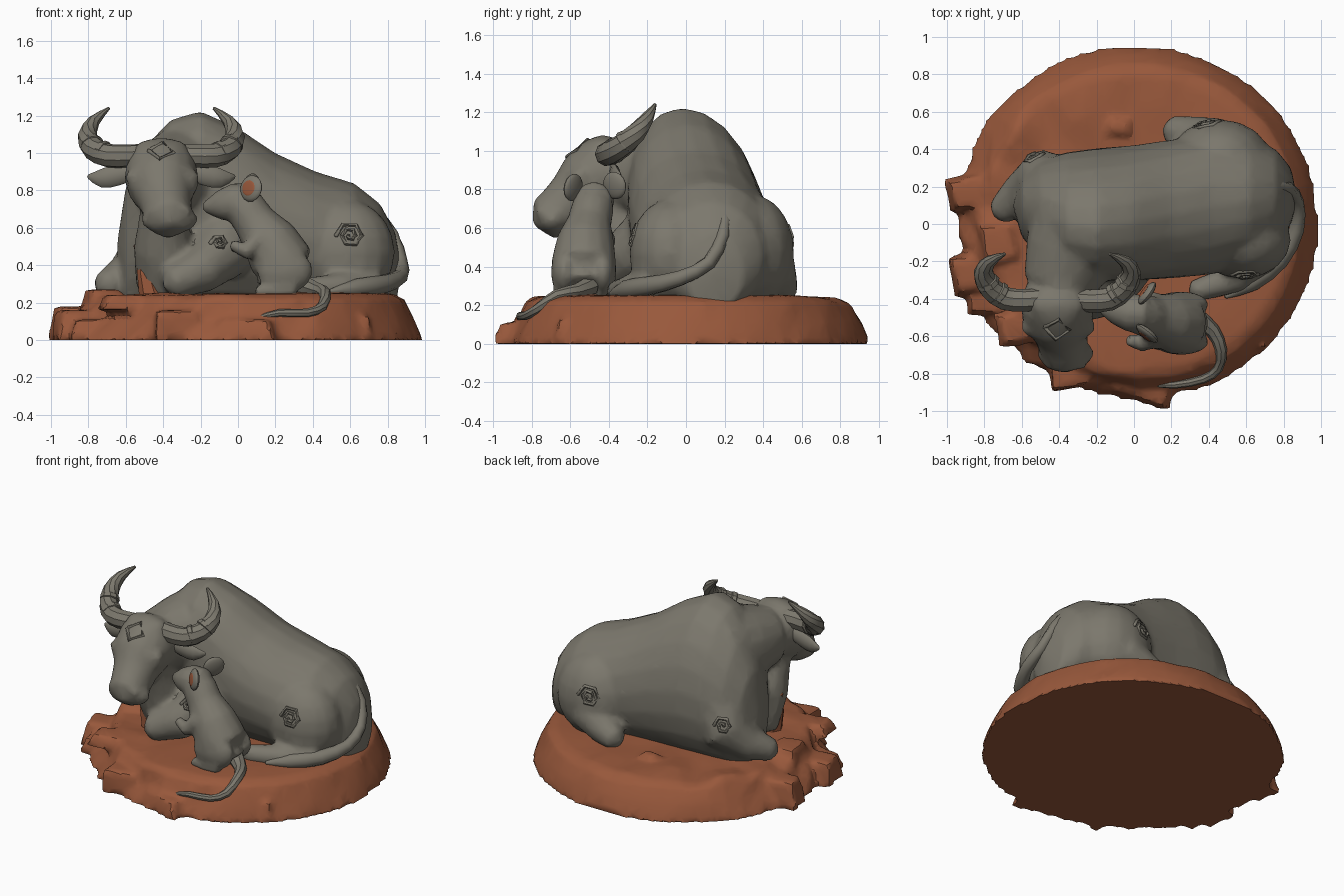
import bpy, bmesh, math, random
from mathutils import Vector, Matrix, noise

if "Cube" in bpy.data.objects:
    bpy.data.objects.remove(bpy.data.objects["Cube"])

random.seed(4)
Z = Vector((0, 0, 1))


def material(name, rgb):
    m = bpy.data.materials.new(name)
    m.diffuse_color = (*rgb, 1)
    m.use_nodes = True
    m.node_tree.nodes["Principled BSDF"].inputs["Base Color"].default_value = m.diffuse_color
    return m


GREY = material("stone grey", (0.20, 0.187, 0.152))
BROWN = material("clay brown", (0.315, 0.098, 0.044))


def finish(name, bm, mat, angle=40, remesh=0, decimate=0.5, soften=4):
    """Turn a bmesh into an object, optionally fusing its pieces into one skin."""
    bmesh.ops.recalc_face_normals(bm, faces=bm.faces)
    me = bpy.data.meshes.new(name)
    bm.to_mesh(me)
    bm.free()
    ob = bpy.data.objects.new(name, me)
    bpy.context.collection.objects.link(ob)
    if remesh:
        r = ob.modifiers.new("fuse", 'REMESH')
        r.mode, r.voxel_size = 'VOXEL', remesh
        s = ob.modifiers.new("soften", 'SMOOTH')
        s.factor, s.iterations = 0.5, soften
        d = ob.modifiers.new("facet", 'DECIMATE')
        d.ratio = decimate
        dg = bpy.context.evaluated_depsgraph_get()
        ob.data = bpy.data.meshes.new_from_object(ob.evaluated_get(dg))
        ob.modifiers.clear()
    ob.data.materials.clear()
    ob.data.materials.append(mat)
    bpy.ops.object.select_all(action='DESELECT')
    ob.select_set(True)
    bpy.context.view_layer.objects.active = ob
    bpy.ops.object.shade_smooth_by_angle(angle=math.radians(angle))
    return ob


def loft(bm, rings, tips, n):
    """Skin elliptical rings (centre, u, v) and close the ends on two tips."""
    loops = [[bm.verts.new(c + u * math.cos(2 * math.pi * i / n) + v * math.sin(2 * math.pi * i / n))
              for i in range(n)] for c, u, v in rings]
    for a, b in zip(loops, loops[1:]):
        for i in range(n):
            bm.faces.new((a[i], a[(i + 1) % n], b[(i + 1) % n], b[i]))
    for lp, tip in ((loops[0], tips[0]), (loops[-1], tips[1])):
        t = bm.verts.new(tip)
        for i in range(n):
            bm.faces.new((lp[i], lp[(i + 1) % n], t))


def smooth_path(pts):
    """Insert a rounded midpoint between the points of a path."""
    V = [Vector(p) for p in pts]
    out = [V[0]]
    for i in range(len(V) - 1):
        a, b, c, d = V[max(i - 1, 0)], V[i], V[i + 1], V[min(i + 2, len(V) - 1)]
        out += [(b + c) * 0.5625 - (a + d) * 0.0625, c]
    return [tuple(v) for v in out]


def limb(bm, pts, n=12, flat=1.0):
    """Tapered tube through points (x, y, z, radius)."""
    P = [Vector(p[:3]) for p in pts]
    rings = []
    for i, p in enumerate(P):
        t = (P[min(i + 1, len(P) - 1)] - P[max(i - 1, 0)]).normalized()
        u = t.cross(Z if abs(t.z) < 0.95 else Vector((0, 1, 0))).normalized()
        if rings and u.dot(rings[-1][1]) < 0:
            u = -u
        rings.append((p, u * pts[i][3] * flat, t.cross(u) * pts[i][3]))
    d0, d1 = (P[0] - P[1]).normalized(), (P[-1] - P[-2]).normalized()
    loft(bm, rings, (P[0] + d0 * pts[0][3] * 0.6, P[-1] + d1 * pts[-1][3] * 0.6), n)


def blob(bm, c, s, normal=Z):
    """Ellipsoid whose local z follows normal."""
    rot = Z.rotation_difference(Vector(normal)).to_matrix().to_4x4()
    bmesh.ops.create_uvsphere(bm, u_segments=16, v_segments=10, radius=1,
                              matrix=Matrix.Translation(c) @ rot @ Matrix.Diagonal((*s, 1)))


# --- rocky base: craggy at front and left, smoother at the right
bm = bmesh.new()
N = 56
levels = [(0.985, 0.0), (0.945, 0.11), (0.89, 0.22), (0.82, 0.25), (0.65, 0.255), (0.45, 0.25), (0.2, 0.25)]
loops = []
for k, (r, z) in enumerate(levels):
    loop = []
    for i in range(N):
        a = 2 * math.pi * i / N
        rough = max(0, -math.cos(a - math.radians(40))) * 0.8 + 0.2
        left = max(0, math.cos(a - math.radians(140)))
        p = Vector((math.cos(a), math.sin(a), 0))
        rr = r
        if k < 4:
            rr += (noise.noise(p * 4 + Z * k) * 0.05 - 0.03 + random.uniform(-.02, .02)) * rough
            rr -= 0.04 * rough * (k in (1, 2))
        zz = z
        if k:
            zz += (noise.noise(p * r * 5) - 0.45) * 0.05 * (0.3 * rough + left) * (k > 1)
        loop.append(bm.verts.new((0.012 + rr * p.x, rr * 0.98 * p.y, zz)))
    loops.append(loop)
for a, b in zip(loops, loops[1:]):
    for i in range(N):
        bm.faces.new((a[i], a[(i + 1) % N], b[(i + 1) % N], b[i]))
bm.faces.new(loops[0])
bm.faces.new(loops[-1])
# slabs breaking the rim, and stones on top
slabs = [(-0.89, 0.17, 0.09, .115, .10, .09), (-0.87, -0.27, 0.08, .11, .12, .08), (-0.78, -0.38, 0.05, .12, .12, .06),
         (0.05, -0.85, 0.055, .18, .11, .055), (0.60, -0.58, 0.06, .12, .1, .07), (-0.33, -0.78, 0.08, .13, .10, .08),
         (-0.08, 0.52, 0.24, .06, .04, .03), (-0.72, -0.1, 0.23, .1, .12, .04), (-0.6, -0.55, 0.2, .14, .1, .04)]
for x, y, z, a, b, c in slabs:
    m = Matrix.Translation((x, y, z)) @ Matrix.Rotation(random.uniform(-.3, .3), 4, 'Z') @ Matrix.Diagonal((a, b, c, 1))
    for v in bmesh.ops.create_cube(bm, size=2, matrix=m)["verts"]:
        v.co.z = max(v.co.z, 0)
        if v.co.z > z:
            v.co.xy = Vector((x, y)) + (v.co.xy - Vector((x, y))) * random.uniform(0.6, 0.9)
finish("rock_base", bm, BROWN, 28, remesh=0.024, decimate=0.25, soften=1)

# --- rock wedge under the chest
bm = bmesh.new()
limb(bm, [(-0.46, -0.30, 0.24, 0.07), (-0.49, -0.31, 0.36, 0.05), (-0.535, -0.28, 0.51, 0.025)], 7)
finish("chest_rock", bm, BROWN, 20)

# --- ox: trunk sections (x, y min, y max, top), then neck, head and legs fused together
bm = bmesh.new()
trunk = [(-0.60, -0.07, 0.26, 0.82), (-0.5, -0.19, 0.34, 1.03), (-0.36, -0.26, 0.38, 1.18), (-0.2, -0.30, 0.40, 1.225),
         (0.0, -0.30, 0.42, 1.135), (0.2, -0.29, 0.45, 1.0), (0.42, -0.27, 0.49, 0.9), (0.62, -0.2, 0.46, 0.84),
         (0.76, -0.12, 0.40, 0.73), (0.84, 0.0, 0.30, 0.58)]
rings = []
for x, y0, y1, top in trunk:
    bot = 0.16
    rings.append((Vector((x, (y0 + y1) / 2, (top + bot) / 2)), Vector((0, (y1 - y0) / 2, 0)),
                  Vector((0, -0.16 * max(0, top - 0.8), (top - bot) / 2))))
loft(bm, rings, ((-0.65, 0.1, 0.5), (0.875, 0.13, 0.38)), 20)
limb(bm, [(-0.25, 0.02, 0.85, .32), (-0.35, -0.18, 0.87, .245), (-0.41, -0.34, 0.87, .19)], 16)     # neck
limb(bm, [(-0.40, -0.40, 0.72, .12), (-0.4, -0.3, 0.5, .16), (-0.38, -0.2, 0.3, .17)])              # dewlap
limb(bm, [(-0.41, -0.33, 0.91, .17), (-0.41, -0.43, 0.88, .2), (-0.405, -0.51, 0.82, .185),
          (-0.39, -0.59, 0.75, .145), (-0.375, -0.67, 0.68, .13), (-0.367, -0.735, 0.645, .115)], 16)  # head
blob(bm, (-0.367, -0.69, 0.645), (.155, .09, .08))                                                   # muzzle
blob(bm, (-0.41, -0.43, 1.02), (.15, .09, .06))                                                      # poll
for s in (-1, 1):
    blob(bm, (-0.405 + s * 0.145, -0.55, 0.875), (.055, .055, .035))                                 # brow
    blob(bm, (-0.40 + s * 0.16, -0.55, 0.825), (.03, .045, .03))                                     # eye
    blob(bm, (-0.367 + s * 0.075, -0.745, 0.685), (.045, .035, .04))                                 # nostril
limb(bm, [(-0.05, -0.15, 0.55, .2), (-0.1, -0.28, 0.46, .16), (-0.2, -0.39, 0.37, .125),
          (-0.36, -0.46, 0.30, .085)])                                                               # near foreleg
limb(bm, [(-0.4, 0.15, 0.6, .22), (-0.5, 0.24, 0.42, .16), (-0.61, 0.16, 0.34, .11), (-0.72, 0.06, 0.285, .075)])
blob(bm, (0.58, -0.08, 0.47), (.26, .215, .28))                                                      # near thigh
limb(bm, [(0.74, -0.18, 0.29, .08), (0.55, -0.29, 0.28, .08), (0.32, -0.36, 0.27, .06)])             # near hind foot
blob(bm, (0.46, 0.35, 0.48), (.27, .21, .29))                                                        # far thigh
limb(bm, [(0.45, 0.44, 0.4, .13), (0.3, 0.47, 0.32, .11), (0.19, 0.51, 0.28, .075)])                 # far hind foot
ox = finish("ox_body", bm, GREY, 40, remesh=0.022, decimate=0.3)

# --- horns and ears, mirrored across the head
HX = -0.41


def mirrored(pts):
    return [(2 * HX - p[0], *p[1:]) for p in pts]


horn = [(-0.48, -0.40, 0.99, .06), (-0.58, -0.41, 0.985, .062), (-0.69, -0.40, 0.985, .064), (-0.77, -0.34, 1.02, .062),
        (-0.805, -0.26, 1.09, .053), (-0.77, -0.2, 1.17, .034), (-0.69, -0.16, 1.24, .008)]
ear = [(-0.55, -0.38, 0.90, .04), (-0.65, -0.37, 0.88, .055), (-0.73, -0.36, 0.865, .05), (-0.80, -0.34, 0.875, .012)]
bm = bmesh.new()
for pts in (horn, mirrored(horn)):
    limb(bm, smooth_path(pts), 9)
    for a, b in zip(pts[2:4], pts[3:5]):                     # low horn bands
        p, q = Vector(a[:3]), Vector(b[:3])
        limb(bm, [(*p.lerp(q, 0.3), a[3] + .004), (*p.lerp(q, 0.55), b[3] + .005)], 9)
finish("ox_horns", bm, GREY, 35)
bm = bmesh.new()
for pts in (ear, mirrored(ear)):
    limb(bm, smooth_path(pts), 8, flat=0.45)
finish("ox_ears", bm, GREY, 40)

# --- ox tail with tuft
bm = bmesh.new()
limb(bm, smooth_path([(0.74, 0.2, 0.68, .03), (0.825, 0.19, 0.56, .035), (0.872, 0.12, 0.42, .036),
                      (0.87, -0.03, 0.34, .04), (0.78, -0.19, 0.30, .05), (0.63, -0.31, 0.28, .05),
                      (0.49, -0.39, 0.26, .01)]), 10)
finish("ox_tail", bm, GREY)

# --- carved swirls on the joints and a diamond on the forehead, laid on the skin
bm = bmesh.new()
for o, d, size, turns in [((0.6, -1, 0.56), (0, 1, 0), .08, 2), ((-0.1, -1, 0.52), (0, 1, 0), .05, 1.6),
                          ((0.38, 1, 0.55), (0, -1, 0), .08, 2), ((-0.54, 1, 0.52), (0, -1, 0), .065, 1.6),
                          ((-0.41, -1.0, 1.31), (0, .62, -.42), .07, 1)]:
    hit, loc, nor, _ = ox.ray_cast(Vector(o), Vector(d).normalized())
    if not hit:
        continue
    u = nor.cross(Z).normalized()
    v = u.cross(nor)
    diamond = turns == 1
    steps = 4 if diamond else int(turns * 6)
    pts = []
    for i in range(steps + 1):
        a = i * 2 * math.pi / (4 if diamond else 6)
        r = size if diamond else size * (1 - 0.85 * i / steps)
        w = (u * math.cos(a) + v * math.sin(a)) * r
        near = ox.closest_point_on_mesh(loc + w)[1]
        pts.append((*near, 0.012))
    limb(bm, pts, 6)
finish("carved_swirls", bm, GREY, 60)

# --- mouse leaning on the ox
bm = bmesh.new()
limb(bm, [(0.25, -0.53, 0.33, .155), (0.235, -0.53, 0.42, .17), (0.17, -0.52, 0.53, .15), (0.09, -0.5, 0.63, .115),
          (0.03, -0.48, 0.72, .11)], 14)
limb(bm, [(0.07, -0.48, 0.745, .095), (-0.02, -0.475, 0.735, .105), (-0.1, -0.46, 0.72, .08), (-0.18, -0.45, 0.71, .03)])
for y in (-0.63, -0.43):
    blob(bm, (0.25, y, 0.37), (.15, .07, .12))                                                       # haunch
    limb(bm, [(0.3, y - .02, 0.27, .04), (0.2, y - .02, 0.265, .04), (0.1, y - .01, 0.26, .03)])     # hind foot
    limb(bm, [(0.12, y + .02, 0.55, .055), (0.04, y - .01, 0.47, .045), (-0.03, y + .01, 0.51, .033)])  # arm
finish("mouse_body", bm, GREY, 40, remesh=0.017, decimate=0.35)

# --- mouse ears with coloured hollows
outer, inner = bmesh.new(), bmesh.new()
for c, n in (((0.07, -0.585, 0.81), (-0.6, -0.75, 0.15)), ((0.07, -0.37, 0.82), (-0.75, 0.55, 0.15))):
    n = Vector(n).normalized()
    blob(outer, Vector(c), (.072, .072, .025), n)
    blob(inner, Vector(c) + n * 0.023, (.042, .042, .004), n)
finish("mouse_ears", outer, GREY)
finish("mouse_ear_hollows", inner, BROWN)

# --- mouse tail hanging over the rock edge
bm = bmesh.new()
limb(bm, smooth_path([(0.33, -0.5, 0.3, .055), (0.42, -0.57, 0.27, .04), (0.465, -0.67, 0.25, .032),
                      (0.45, -0.77, 0.18, .027), (0.37, -0.83, 0.145, .023), (0.22, -0.86, 0.145, .02),
                      (0.11, -0.86, 0.12, .01)]), 8)
finish("mouse_tail", bm, GREY)
